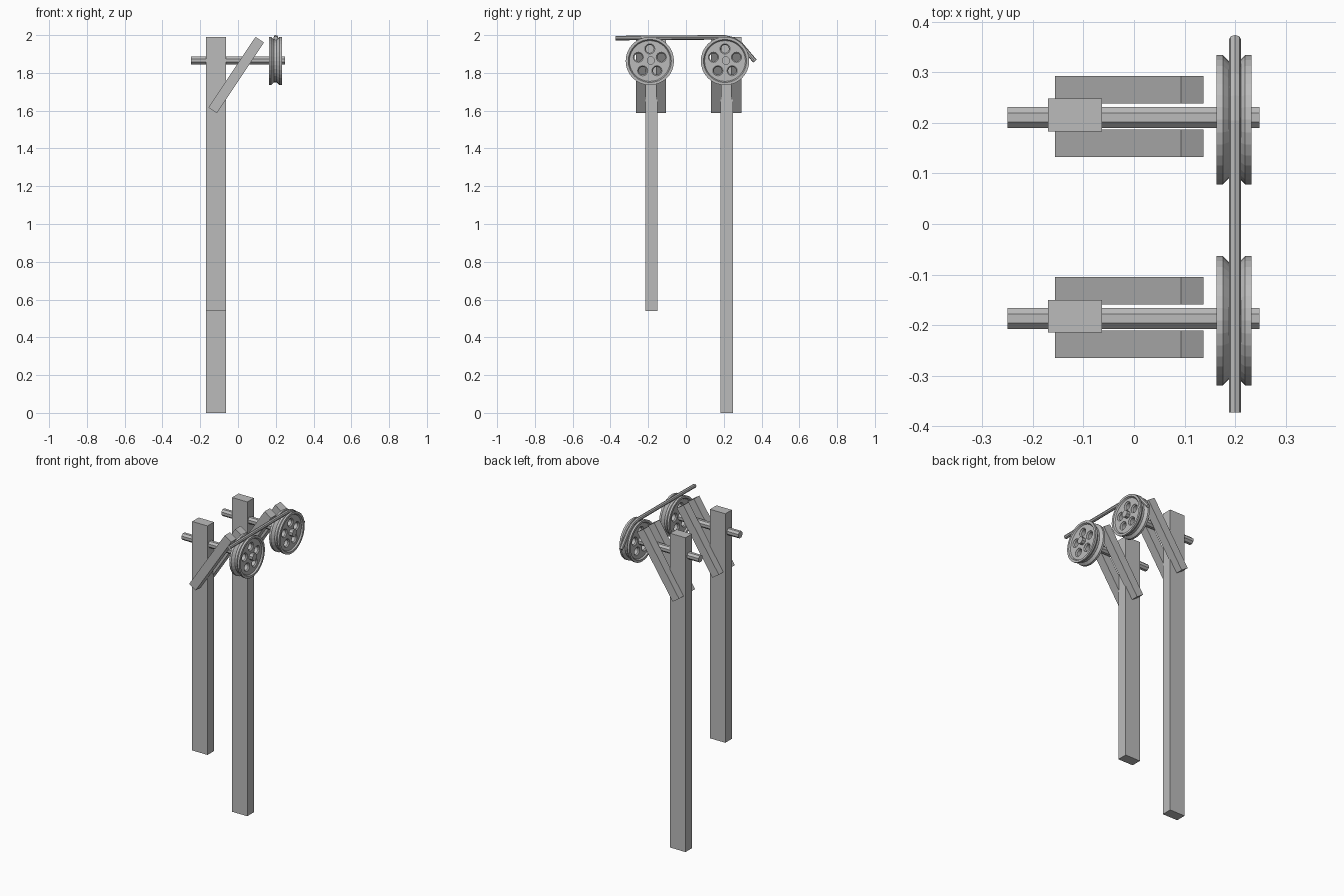
import bpy, bmesh, math
from mathutils import Vector, Matrix

if "Cube" in bpy.data.objects:
    bpy.data.objects.remove(bpy.data.objects["Cube"])

grey = bpy.data.materials.new("plain_grey")
grey.diffuse_color = (0.5, 0.5, 0.5, 1)
grey.use_nodes = True
grey.node_tree.nodes["Principled BSDF"].inputs["Base Color"].default_value = grey.diffuse_color


def finish(name, bm, hidden=False):
    bmesh.ops.recalc_face_normals(bm, faces=bm.faces)
    me = bpy.data.meshes.new(name)
    bm.to_mesh(me)
    bm.free()
    me.materials.append(grey)
    ob = bpy.data.objects.new(name, me)
    bpy.context.collection.objects.link(ob)
    ob.hide_render = hidden
    return ob


def box(name, centre, size, tilt=0):
    bm = bmesh.new()
    bmesh.ops.create_cube(bm, size=1)
    bm.transform(Matrix.Translation(centre) @ Matrix.Rotation(tilt, 4, 'Y')
                 @ Matrix.Diagonal((*size, 1)))
    return finish(name, bm)


def lathe_x(bm, profile, cy, cz, sides, phase=0.0):
    """Spin an open (x, radius) profile about a line parallel to x; cap both ends."""
    rings = []
    for x, r in profile:
        ring = []
        for i in range(sides):
            a = phase + 2 * math.pi * i / sides
            ring.append(bm.verts.new((x, cy + r * math.cos(a), cz + r * math.sin(a))))
        rings.append(ring)
    for a, b in zip(rings, rings[1:]):
        for i in range(sides):
            j = (i + 1) % sides
            bm.faces.new((a[i], a[j], b[j], b[i]))
    bm.faces.new(rings[0])
    bm.faces.new(rings[-1])


# Half profile of the grooved wheel: recessed web, rim, chamfer, groove
half = [(-0.026, 0.108), (-0.035, 0.114), (-0.035, 0.128), (-0.022, 0.128),
        (-0.012, 0.118), (-0.007, 0.113)]
wheel = [(0.198 + x, r) for x, r in half] + [(0.198 - x, r) for x, r in reversed(half)]
hole = [(0.15, 0.027), (0.174, 0.027), (0.180, 0.021),
        (0.216, 0.021), (0.222, 0.027), (0.25, 0.027)]

for label, y, foot in (("front", -0.187, 0.54), ("rear", 0.211, 0.0)):
    # Post
    box(label + "_post", (-0.1165, y + 0.0045, (foot + 1.99) / 2),
        (0.107, 0.065, 1.99 - foot))
    # Pair of slanted braces gripping the post
    for side, s in (("near", -1), ("far", 1)):
        box(f"{label}_{side}_brace", (-0.0095, y + 0.002 + s * 0.053, 1.789),
            (0.054, 0.054, 0.449), math.atan2(0.249, 0.373))
    # Axle
    bm = bmesh.new()
    lathe_x(bm, [(-0.25, 0.0225), (0.248, 0.0225)], y, 1.865, 8, math.pi / 8)
    finish(label + "_axle", bm)
    # Pulley wheel with five through holes
    py, pz = y - 0.0045, 1.863
    bm = bmesh.new()
    lathe_x(bm, wheel, py, pz, 32)
    pulley = finish(label + "_pulley", bm)
    bm = bmesh.new()
    for k in range(5):
        a = math.pi / 2 + k * 2 * math.pi / 5
        lathe_x(bm, hole, py + 0.064 * math.cos(a), pz + 0.064 * math.sin(a), 16)
    cutter = finish(label + "_hole_cutter", bm, hidden=True)
    mod = pulley.modifiers.new("holes", 'BOOLEAN')
    mod.operation = 'DIFFERENCE'
    mod.solver = 'EXACT'
    mod.object = cutter

# Rope running over both pulleys and bending down behind the rear one
path = [(-0.373, 1.984), (-0.19, 1.986), (0.205, 1.988), (0.25, 1.978),
        (0.29, 1.951), (0.365, 1.862)]
pts = [Vector((0.2, y, z)) for y, z in path]
bm = bmesh.new()
rings = []
for i, p in enumerate(pts):
    t = (pts[min(i + 1, len(pts) - 1)] - pts[max(i - 1, 0)]).normalized()
    n = Vector((1, 0, 0)).cross(t)
    rings.append([bm.verts.new(p + 0.012 * (math.cos(k * math.pi / 4) * Vector((1, 0, 0))
                                            + math.sin(k * math.pi / 4) * n))
                  for k in range(8)])
for a, b in zip(rings, rings[1:]):
    for k in range(8):
        bm.faces.new((a[k], a[(k + 1) % 8], b[(k + 1) % 8], b[k]))
bm.faces.new(rings[0])
bm.faces.new(rings[-1])
finish("rope", bm)
